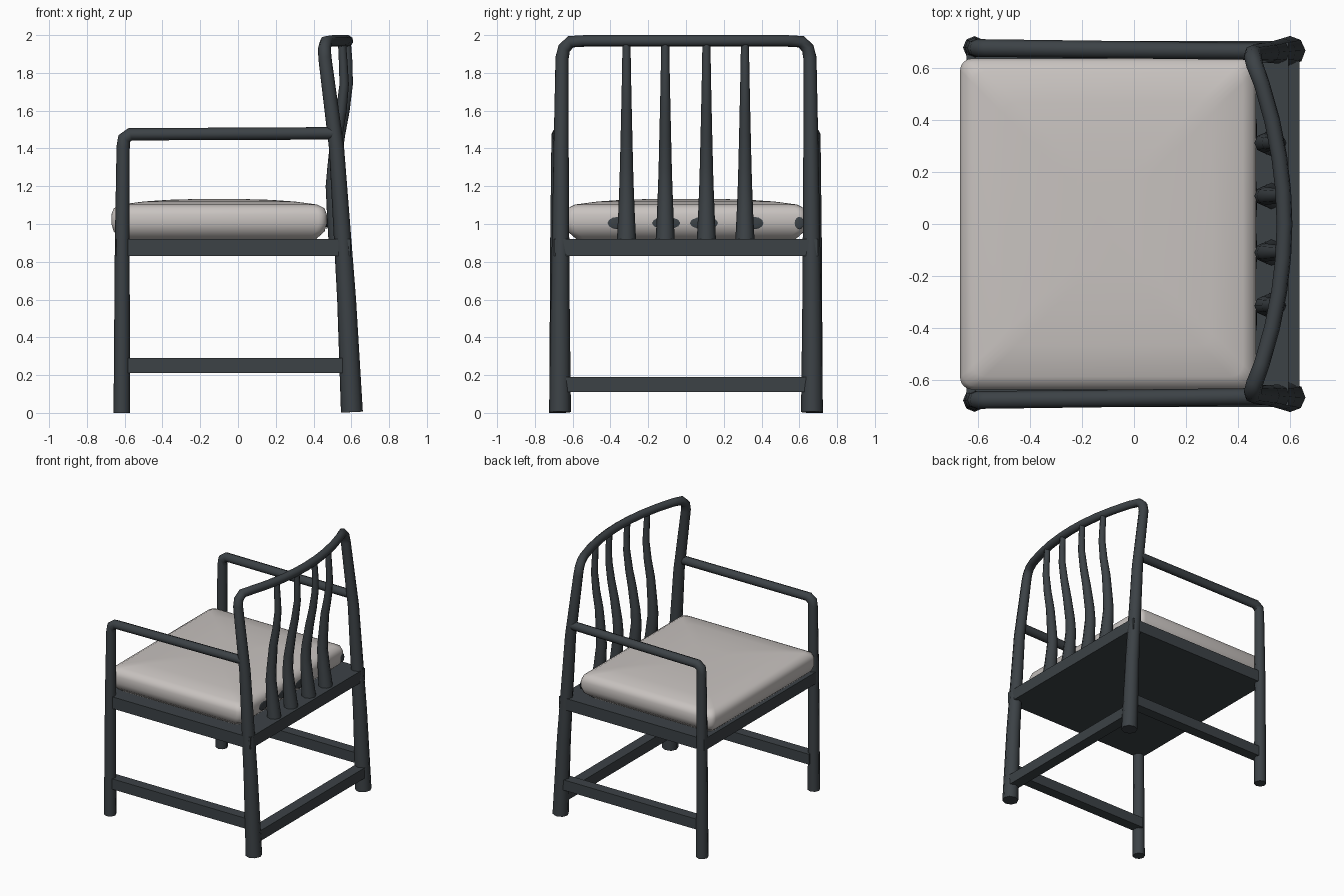
import bpy, bmesh, math
from mathutils import Matrix

if "Cube" in bpy.data.objects:
    bpy.data.objects.remove(bpy.data.objects["Cube"])


def material(name, rgb):
    m = bpy.data.materials.new(name)
    m.diffuse_color = (*rgb, 1)
    m.use_nodes = True
    m.node_tree.nodes["Principled BSDF"].inputs["Base Color"].default_value = m.diffuse_color
    return m


WOOD = material("dark grey wood", (0.045, 0.054, 0.061))
FABRIC = material("warm grey fabric", (0.58, 0.545, 0.525))


def add(name, mesh, mat, smooth=None):
    mesh.materials.clear()
    mesh.materials.append(mat)
    ob = bpy.data.objects.new(name, mesh)
    bpy.context.collection.objects.link(ob)
    if smooth:
        bpy.ops.object.select_all(action='DESELECT')
        ob.select_set(True)
        bpy.context.view_layer.objects.active = ob
        bpy.ops.object.shade_smooth_by_angle(angle=math.radians(smooth))
    return ob


def tube(name, pts):
    """Eight-sided tapered tube through (x, y, z, radius) points."""
    cu = bpy.data.curves.new(name, 'CURVE')
    cu.dimensions = '3D'
    cu.bevel_depth = 1.0
    cu.bevel_resolution = 2
    cu.use_fill_caps = True
    sp = cu.splines.new('POLY')
    sp.points.add(len(pts) - 1)
    for p, (x, y, z, r) in zip(sp.points, pts):
        p.co = (x, y, z, 1)
        p.radius = r
    tmp = bpy.data.objects.new("tmp", cu)
    bpy.context.collection.objects.link(tmp)
    dg = bpy.context.evaluated_depsgraph_get()
    me = bpy.data.meshes.new_from_object(tmp.evaluated_get(dg))
    bpy.data.objects.remove(tmp)
    me.name = name
    bm = bmesh.new()
    bm.from_mesh(me)
    bmesh.ops.remove_doubles(bm, verts=bm.verts, dist=1e-5)
    bmesh.ops.recalc_face_normals(bm, faces=bm.faces)
    bm.to_mesh(me)
    bm.free()
    return add(name, me, WOOD, 50)


def box(name, x0, x1, y0, y1, z0, z1):
    bm = bmesh.new()
    bmesh.ops.create_cube(bm, size=1, matrix=Matrix.Translation(
        ((x0 + x1) / 2, (y0 + y1) / 2, (z0 + z1) / 2)) @ Matrix.Diagonal((x1 - x0, y1 - y0, z1 - z0, 1)))
    me = bpy.data.meshes.new(name)
    bm.to_mesh(me)
    bm.free()
    return add(name, me, WOOD)


# back legs and crest rail as one continuous bent tube
side = [(0.603, 0.667, 0.004, 0.058), (0.575, 0.666, 0.6, 0.050), (0.522, 0.661, 1.4, 0.040),
        (0.460, 0.656, 1.88, 0.035), (0.458, 0.645, 1.93, 0.034), (0.466, 0.610, 1.965, 0.033)]


def crest_x(y):
    return 0.58 - 0.30 * y * y


crest = [(crest_x(y), y, 1.969, 0.031) for y in (0.54, 0.4, 0.26, 0.13, 0, -0.13, -0.26, -0.4, -0.54)]
tube("back_legs_and_crest", side + crest + [(x, -y, z, r) for x, y, z, r in reversed(side)])

# front legs bending into arms, and side stretchers
for s, label in ((1, "left"), (-1, "right")):
    tube("front_leg_and_arm_" + label, [
        (-0.615, s * 0.680, 0, 0.044), (-0.613, s * 0.680, 0.9, 0.039), (-0.608, s * 0.678, 1.41, 0.035),
        (-0.603, s * 0.678, 1.452, 0.035), (-0.570, s * 0.678, 1.475, 0.034), (0.515, s * 0.665, 1.48, 0.033)])
    y0, y1 = sorted((s * 0.625, s * 0.705))
    box("side_stretcher_" + label, -0.61, 0.59, y0, y1, 0.21, 0.29)

# back stretcher and seat frame
box("back_stretcher", 0.555, 0.638, -0.66, 0.66, 0.11, 0.19)
box("seat_frame", -0.645, 0.595, -0.70, 0.70, 0.83, 0.92)

# curved tapered spindles
for i, y in enumerate((-0.315, -0.11, 0.108, 0.312)):
    d = crest_x(y) - 0.575
    tube(f"back_spindle_{i + 1}", [
        (0.530, y, 0.91, 0.051), (0.515, y, 1.05, 0.044), (0.502, y, 1.2, 0.038), (0.508, y, 1.3, 0.035),
        (0.535 + d * 0.5, y, 1.47, 0.031), (0.562 + d * 0.6, y, 1.6, 0.028),
        (0.582 + d * 0.8, y, 1.74, 0.025), (0.582 + d, y, 1.85, 0.023), (0.575 + d, y, 1.965, 0.021)])

# domed cushion from stacked rounded rectangles (height, inset)
bm = bmesh.new()
rings = []
for z, inset in ((0.918, 0.06), (0.935, 0.04), (0.96, 0.012), (1.0, 0), (1.05, 0), (1.083, 0.012),
                 (1.103, 0.05), (1.119, 0.17), (1.128, 0.30), (1.132, 0.44)):
    hx, hy, r = 0.57 - inset, 0.638 - inset, 0.045
    ring = []
    for q, (sx, sy) in enumerate(((1, 1), (-1, 1), (-1, -1), (1, -1))):
        for k in range(5):
            a = math.pi / 2 * (q + k / 4)
            ring.append(bm.verts.new((-0.10 + sx * (hx - r) + r * math.cos(a),
                                      sy * (hy - r) + r * math.sin(a), z)))
    rings.append(ring)
for a, b in zip(rings, rings[1:]):
    for i in range(len(a)):
        j = (i + 1) % len(a)
        bm.faces.new((a[i], a[j], b[j], b[i]))
bm.faces.new(rings[-1])
bm.faces.new(rings[0][::-1])
me = bpy.data.meshes.new("cushion")
bm.to_mesh(me)
bm.free()
add("cushion", me, FABRIC, 60)

# flat dark patches on the back face of the cushion
bm = bmesh.new()
for y, w in ((-0.36, 0.055), (-0.105, 0.075), (0.095, 0.075), (0.36, 0.05), (0.60, 0.025)):
    bmesh.ops.create_uvsphere(bm, u_segments=10, v_segments=6, radius=1, matrix=Matrix.Translation(
        (0.47, y, 1.005)) @ Matrix.Diagonal((0.004, w, 0.033, 1)))
me = bpy.data.meshes.new("cushion_patches")
bm.to_mesh(me)
bm.free()
add("cushion_patches", me, WOOD, 60)
